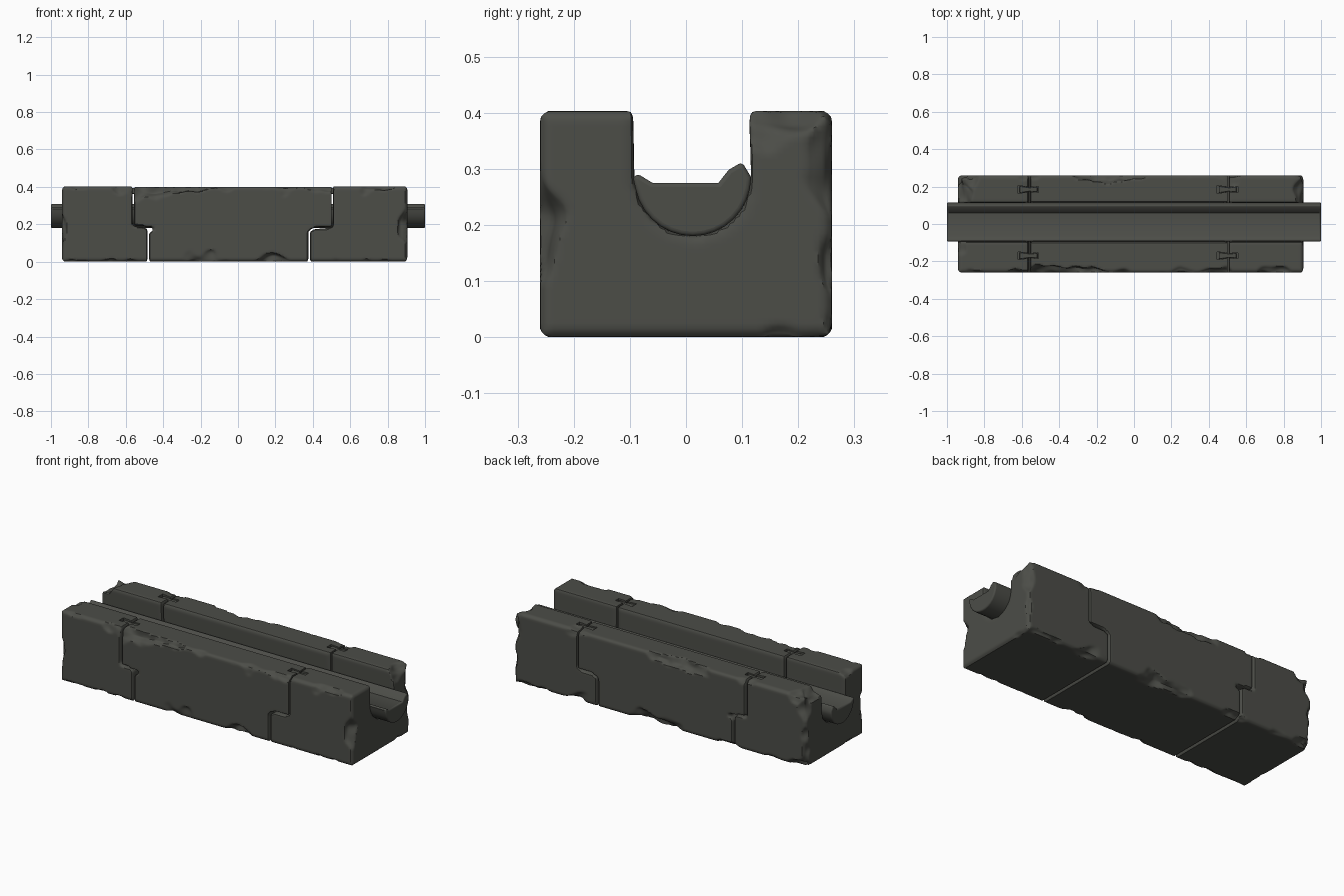
import bpy, bmesh, math
from mathutils import Vector, noise

if "Cube" in bpy.data.objects:
    bpy.data.objects.remove(bpy.data.objects["Cube"])

stone = bpy.data.materials.new("dark grey stone")
stone.diffuse_color = (0.072, 0.074, 0.064, 1)
stone.use_nodes = True
stone.node_tree.nodes["Principled BSDF"].inputs["Base Color"].default_value = stone.diffuse_color

L, R, W, H = -0.94, 0.905, 0.26, 0.403    # block row extents


def prism(name, pts, place, lo, hi):
    """Extrude a 2D outline; place(u, v, t) maps it into space."""
    bm = bmesh.new()
    a = [bm.verts.new(place(u, v, lo)) for u, v in pts]
    b = [bm.verts.new(place(u, v, hi)) for u, v in pts]
    bm.faces.new(a)
    bm.faces.new(b)
    for i in range(len(pts)):
        j = (i + 1) % len(pts)
        bm.faces.new((a[i], a[j], b[j], b[i]))
    bmesh.ops.recalc_face_normals(bm, faces=bm.faces)
    me = bpy.data.meshes.new(name)
    bm.to_mesh(me)
    bm.free()
    me.materials.append(stone)
    ob = bpy.data.objects.new(name, me)
    bpy.context.collection.objects.link(ob)
    return ob


def along_x(u, v, t): return (t, u, v)
def along_y(u, v, t): return (u, t, v)
def along_z(u, v, t): return (u, v, t)


def add(ob, kind, **props):
    m = ob.modifiers.new(kind.lower(), kind)
    for k, v in props.items():
        setattr(m, k, v)


def bake(ob):
    dg = bpy.context.evaluated_depsgraph_get()
    me = bpy.data.meshes.new_from_object(ob.evaluated_get(dg))
    ob.modifiers.clear()
    ob.data = me


def smooth(ob, deg):
    bpy.ops.object.select_all(action='DESELECT')
    ob.select_set(True)
    bpy.context.view_layer.objects.active = ob
    bpy.ops.object.shade_smooth_by_angle(angle=math.radians(deg))


def worn(ob):
    """Knock irregular chamfers off the outer edges of the row."""
    for v in ob.data.vertices:
        p = v.co
        n = noise.noise(p * 5) + 0.4 * noise.noise(p * 14)
        r = 0.012 + 0.085 * max(0, n)
        sx = 1 if p.x < 0 else -1
        sy = 1 if p.y < 0 else -1
        sz = 1 if p.z < H / 2 else -1
        d = [min(p.x - L, R - p.x), W - abs(p.y), min(p.z, H - p.z)]
        s = (sx, sy, sz)
        for i, j in ((0, 1), (1, 2), (0, 2)):
            if d[i] + d[j] < r:
                push = (r - d[i] - d[j]) / 2
                for k in (i, j):
                    d[k] += push
                    p[k] += s[k] * push


# half-round bed of the channel, shared by the blocks and the gutter
bed = [(0.012 + 0.104 * math.cos(a), 0.285 - 0.105 * math.sin(a))
       for a in [math.pi * i / 16 for i in range(17)]]
channel = prism("channel_cutter", [(0.11, 0.5)] + bed + [(-0.096, 0.5)], along_x, -1.2, 1.2)
channel.hide_render = True
channel.hide_set(True)

# three blocks with stepped lap joints
g = 0.004
outlines = {
    "left_block": [(L, 0), (-0.48 - g, 0), (-0.48 - g, 0.178), (-0.56 - g, 0.19), (-0.56 - g, H), (L, H)],
    "middle_block": [(-0.48 + g, 0), (0.38 - g, 0), (0.38 - g, 0.165), (0.405, 0.182), (0.50, 0.19),
                     (0.50, H - 0.003), (-0.56 + g, H - 0.003), (-0.56 + g, 0.194), (-0.45, 0.186),
                     (-0.44, 0.17), (-0.48 + g, 0.155)],
    "right_block": [(0.38 + g, 0), (R, 0), (R, H), (0.505 + g, H), (0.505 + g, 0.182),
                    (0.41, 0.174), (0.38 + g, 0.16)],
}
blocks = []
for name, pts in outlines.items():
    ob = prism(name, pts, along_y, -W, W)
    add(ob, 'BOOLEAN', object=channel, operation='DIFFERENCE', solver='EXACT')
    add(ob, 'REMESH', mode='VOXEL', voxel_size=0.01)
    add(ob, 'SMOOTH', factor=0.5, iterations=2)
    bake(ob)
    worn(ob)
    blocks.append(ob)

# clamp slots over the joints, with a sunken clamp in each
def clamp_outline(x, y, k):
    half = [(-0.06, -0.018), (-0.012, -0.012), (0.0, -0.009), (0.05, -0.013)]
    return [(x + u * k, y + v * k) for u, v in half] + \
           [(x + u * k, y - v * k + 0.005) for u, v in reversed(half)]


for side, x in (("left", -0.56), ("right", 0.505)):
    for row, y in (("front", -0.172), ("back", 0.182)):
        cut = prism(f"{side}_{row}_slot_cutter", clamp_outline(x, y, 1.0), along_z, H - 0.03, H + 0.05)
        cut.hide_render = True
        cut.hide_set(True)
        for ob in blocks:
            if ob.name.startswith((side, "middle")):
                add(ob, 'BOOLEAN', object=cut, operation='DIFFERENCE', solver='EXACT')
        c = prism(f"{side}_{row}_clamp", clamp_outline(x, y, 0.86), along_z, H - 0.04, H - 0.008)
        add(c, 'BEVEL', width=0.003, segments=2)
        smooth(c, 35)

for ob in blocks:
    bake(ob)
    ob.data.materials.clear()
    ob.data.materials.append(stone)
    smooth(ob, 40)

# continuous gutter running through the channel, with projecting spouts
gutter_top = [(-0.088, 0.292), (-0.06, 0.275), (0.058, 0.275), (0.076, 0.298), (0.1, 0.312)]
gutter = prism("gutter", bed[:-1] + [(-0.094, 0.283)] + gutter_top, along_x, -1.0, 1.0)
add(gutter, 'BEVEL', width=0.022, segments=4, limit_method='ANGLE', angle_limit=math.radians(60))
smooth(gutter, 40)
